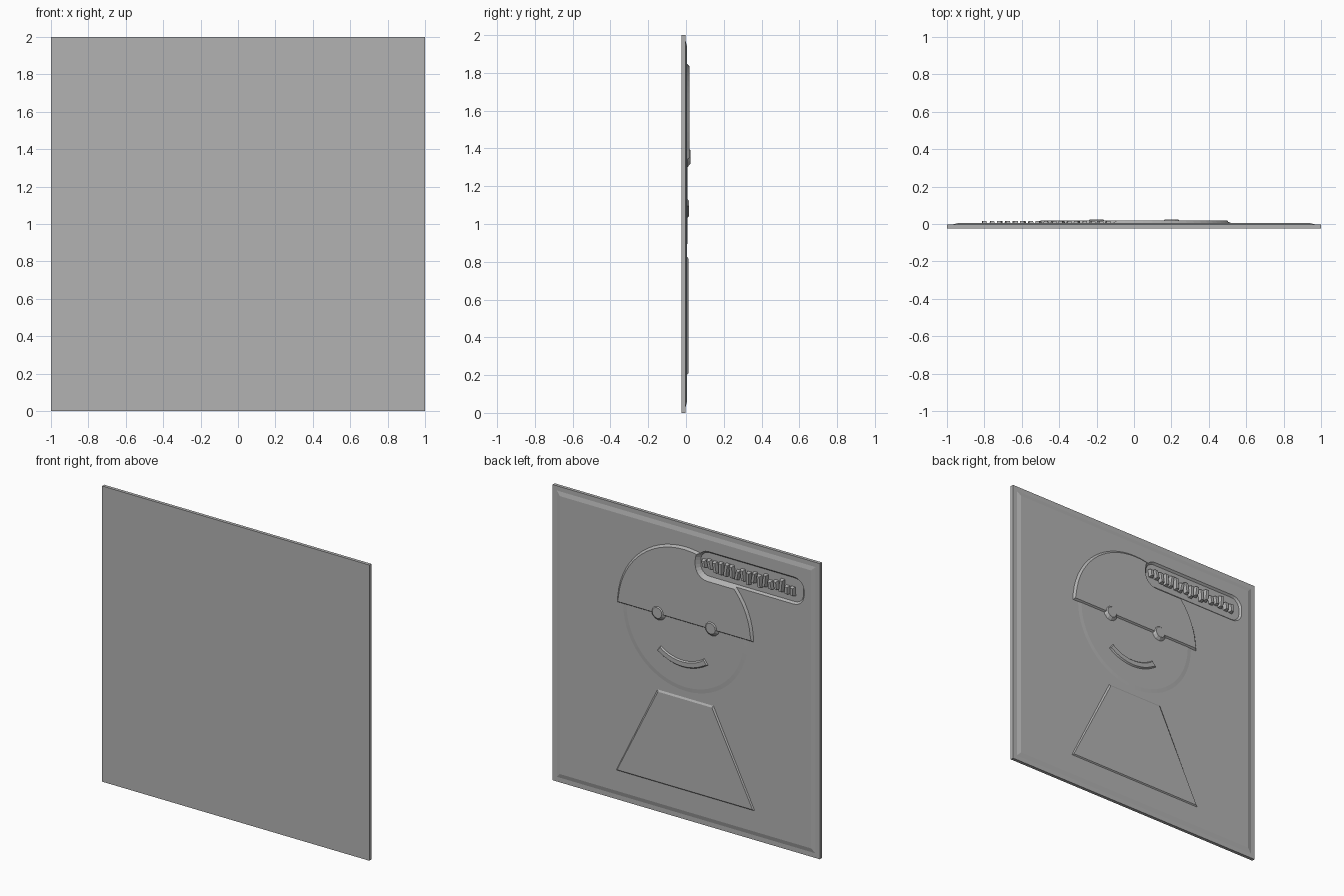
import bpy, bmesh, math, random

if "Cube" in bpy.data.objects:
    bpy.data.objects.remove(bpy.data.objects["Cube"], do_unlink=True)

grey = bpy.data.materials.new("stone_grey")
grey.use_nodes = True
colour = (0.45, 0.45, 0.45, 1)
grey.diffuse_color = colour
grey.node_tree.nodes["Principled BSDF"].inputs["Base Color"].default_value = colour

PANEL = 0.005    # height of the raised picture field
FLOOR = -0.008   # bottom of the sunken bubble


def finish(name, bm):
    """Turn a bmesh into an object with the grey material."""
    bmesh.ops.recalc_face_normals(bm, faces=bm.faces)
    mesh = bpy.data.meshes.new(name)
    bm.to_mesh(mesh)
    bm.free()
    mesh.materials.append(grey)
    obj = bpy.data.objects.new(name, mesh)
    bpy.context.collection.objects.link(obj)
    return obj


def relief(name, outline, y0, height, slope):
    """Closed slab with sloped walls from an (x, z) outline, rising along y."""
    bm = bmesh.new()
    base = [bm.verts.new((x, y0, z)) for x, z in outline]
    face = bm.faces.new(base)
    face.normal_update()
    if face.normal.y * height < 0:
        face.normal_flip()
    bmesh.ops.inset_individual(bm, faces=[face], thickness=slope, depth=abs(height))
    bm.faces.new(base)
    return finish(name, bm)


def arc(cx, cz, radius, start, end, steps):
    angles = [math.radians(start + (end - start) * i / steps) for i in range(steps + 1)]
    return [(cx + radius * math.cos(a), cz + radius * math.sin(a)) for a in angles]


def rounded_box(x0, x1, z0, z1, r):
    corners = ((x1 - r, z1 - r), (x0 + r, z1 - r), (x0 + r, z0 + r), (x1 - r, z0 + r))
    points = []
    for i, (cx, cz) in enumerate(corners):
        points += arc(cx, cz, r, 90 * i, 90 * i + 90, 6)
    return points


def carve(obj, cutter):
    mod = obj.modifiers.new("bubble_cut", "BOOLEAN")
    mod.operation = "DIFFERENCE"
    mod.solver = "EXACT"
    mod.object = cutter
    bpy.context.view_layer.objects.active = obj
    bpy.ops.object.modifier_apply(modifier=mod.name)


# Square plate with a soft raised field on its back
bm = bmesh.new()
bmesh.ops.create_cube(bm, size=2)
for v in bm.verts:
    v.co.y = -0.002 if v.co.y > 0 else -0.024
    v.co.z += 1
bm.normal_update()
back = max(bm.faces, key=lambda f: f.normal.y)
bmesh.ops.inset_individual(bm, faces=[back], thickness=0.045, depth=0)
bmesh.ops.inset_individual(bm, faces=[back], thickness=0.04, depth=PANEL + 0.002)
plate = finish("plate", bm)

# Portrait: face disc, hair cap and torso
face = relief("face", arc(0, 1.34, 0.48, 0, 354, 59), PANEL - 0.001, 0.003, 0.04)
hair = relief("hair", arc(0, 1.34, 0.51, 0, 180, 32), PANEL - 0.001, 0.014, 0.015)
torso = relief("torso", [(-0.52, 0.2), (0.52, 0.2), (0.21, 0.83), (-0.21, 0.83)],
               PANEL - 0.001, 0.008, 0.015)

# Smile
smile = relief("smile", arc(0.02, 1.35, 0.32, 233, 307, 14) + arc(0.02, 1.35, 0.27, 307, 233, 14),
               PANEL - 0.001, 0.012, 0.01)

# Eyes
for side, x in (("left", 0.2), ("right", -0.2)):
    relief(side + "_eye", arc(x, 1.355, 0.058, 0, 330, 11), PANEL - 0.001, 0.02, 0.022)

# Sunken speech bubble cut through the plate, face and hair
cutter = relief("bubble_cutter", rounded_box(-0.91, -0.07, 1.655, 1.885, 0.1),
                0.03, FLOOR - 0.03, 0.035)
for part in (plate, face, hair):
    carve(part, cutter)
bpy.data.objects.remove(cutter, do_unlink=True)

# Row of small abstract pegs inside the bubble
random.seed(4)
count = 17
for i in range(count):
    x = -0.8 + 0.66 * i / (count - 1)
    half = random.uniform(0.025, 0.045)
    z = 1.77 + random.uniform(-0.012, 0.012)
    lean = random.uniform(-0.008, 0.008)
    relief("bubble_peg", [(x - 0.015 + lean, z - half), (x + 0.015 + lean, z - half),
                          (x + 0.015 - lean, z + half), (x - 0.015 - lean, z + half)],
           FLOOR - 0.001, 0.026, 0.008)
